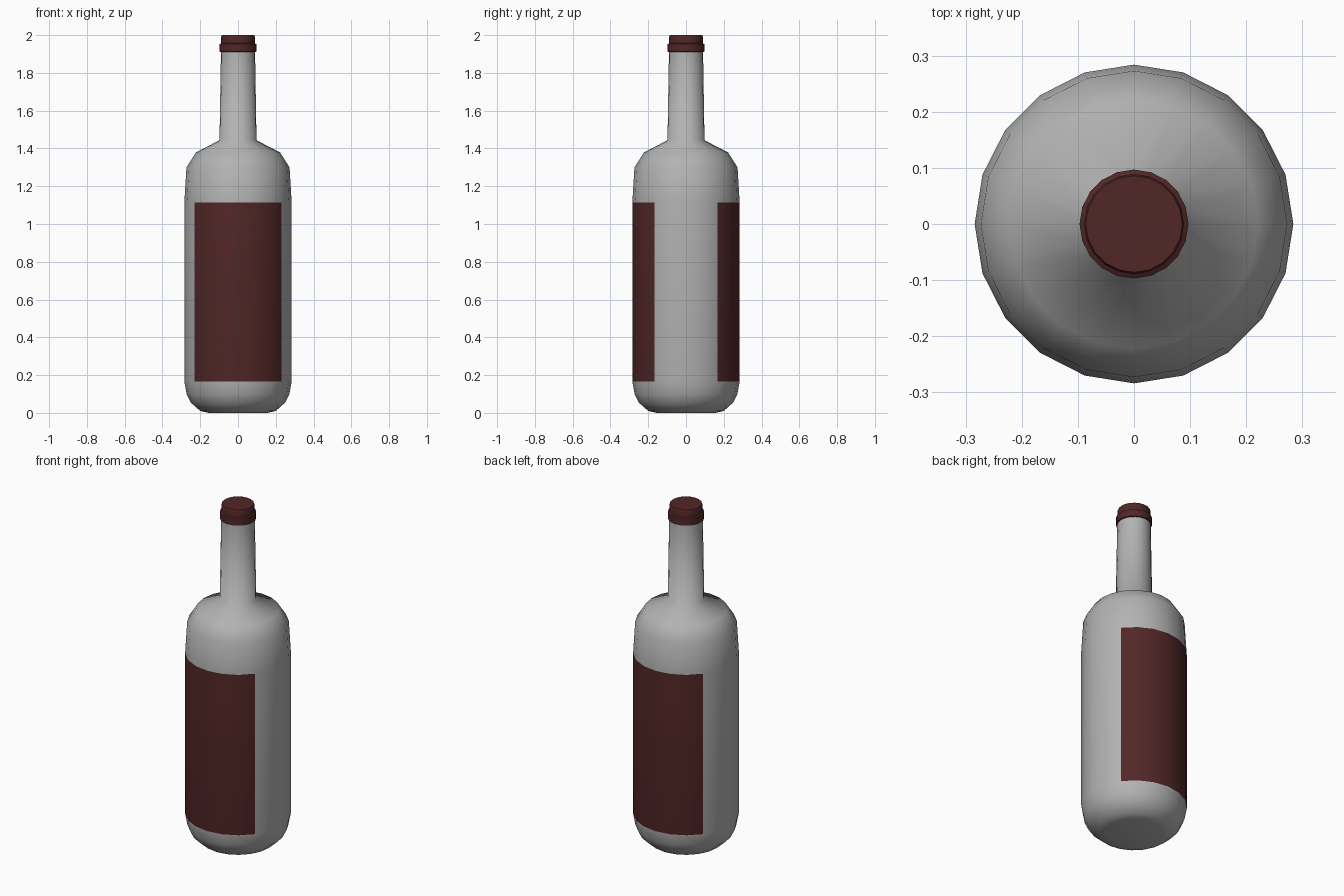
import bpy, bmesh, math

cube = bpy.data.objects.get("Cube")
if cube:
    bpy.data.objects.remove(cube, do_unlink=True)

SIDES = 20


def material(name, rgb):
    m = bpy.data.materials.new(name)
    m.use_nodes = True
    m.diffuse_color = (*rgb, 1)
    m.node_tree.nodes["Principled BSDF"].inputs["Base Color"].default_value = (*rgb, 1)
    return m


grey = material("grey glass", (0.45, 0.45, 0.45))
red = material("dark red", (0.085, 0.02, 0.02))


def lathe(name, profile, mats, paint=None, angle=50):
    """Spin (radius, height) points round z, closing both ends."""
    bm = bmesh.new()
    rings = []
    for r, z in profile:
        rings.append([bm.verts.new((r * math.cos(a), r * math.sin(a), z))
                      for a in (math.tau * i / SIDES for i in range(SIDES))])
    for low, high in zip(rings, rings[1:]):
        for i in range(SIDES):
            j = (i + 1) % SIDES
            bm.faces.new((low[i], low[j], high[j], high[i]))
    bm.faces.new(rings[0][::-1])
    bm.faces.new(rings[-1])
    if paint:
        for f in bm.faces:
            f.material_index = int(paint(f.calc_center_median()))
    mesh = bpy.data.meshes.new(name)
    bm.to_mesh(mesh)
    bm.free()
    for m in mats:
        mesh.materials.append(m)
    obj = bpy.data.objects.new(name, mesh)
    bpy.context.collection.objects.link(obj)
    bpy.ops.object.select_all(action="DESELECT")
    obj.select_set(True)
    bpy.context.view_layer.objects.active = obj
    bpy.ops.object.shade_smooth_by_angle(angle=math.radians(angle))
    return obj


# Bottle body and neck; labels cover the front and back wall faces
LABEL_LOW, LABEL_HIGH = 0.165, 1.115


def on_label(c):
    wraps = abs(c.y) > math.sin(math.radians(36)) * 0.284
    return wraps and LABEL_LOW < c.z < LABEL_HIGH


lathe("bottle", [(0.155, 0), (0.2, 0.01), (0.25, 0.055), (0.272, 0.1),
                 (0.284, LABEL_LOW), (0.284, LABEL_HIGH), (0.273, 1.3),
                 (0.222, 1.38), (0.098, 1.443), (0.09, 1.93)],
      [grey, red], on_label, angle=80)

# Cap with a wider lower band
lathe("cap", [(0.088, 1.91), (0.097, 1.912), (0.097, 1.952), (0.089, 1.957),
              (0.089, 1.993), (0.086, 2.0)], [red])
